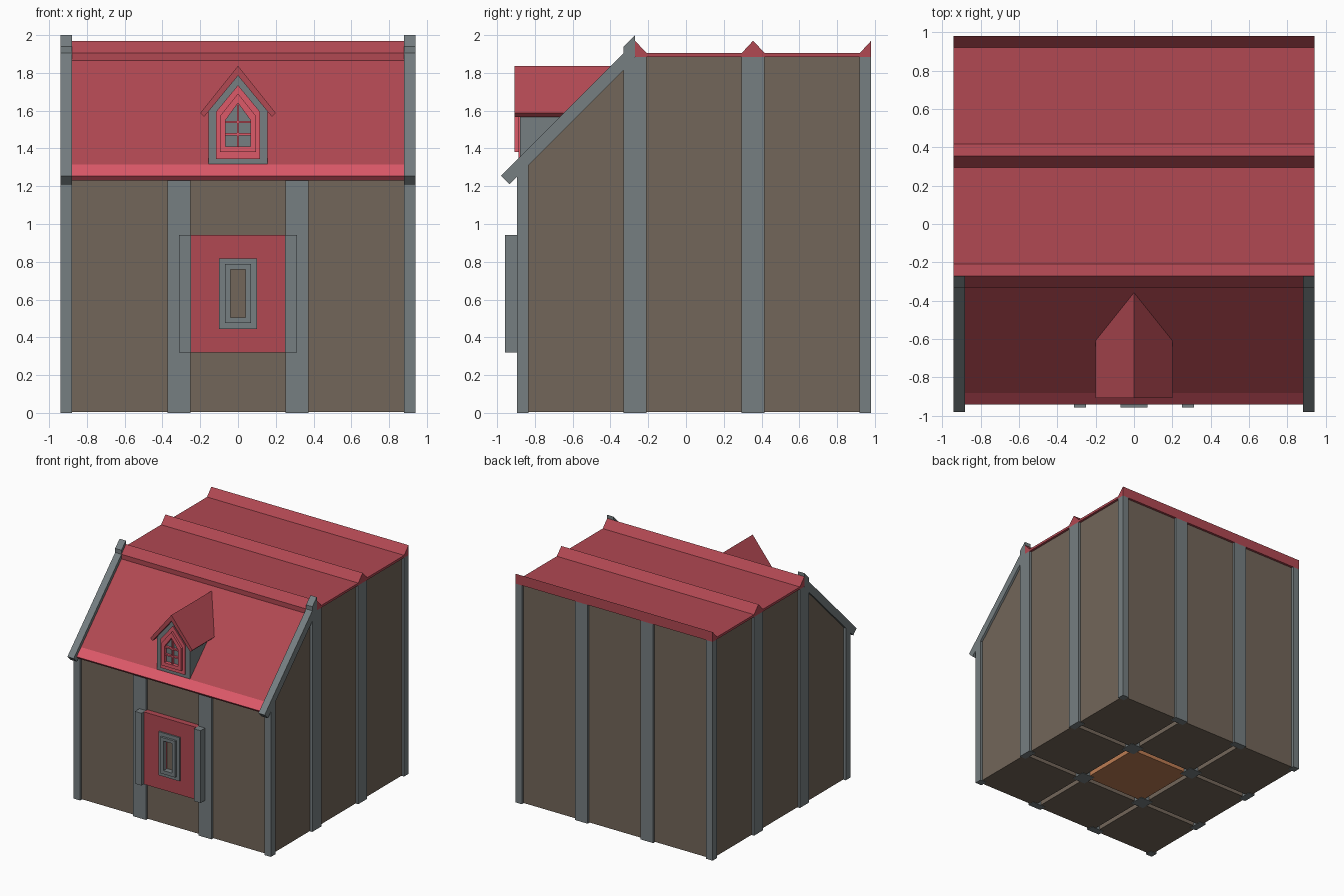
import bpy, bmesh

if "Cube" in bpy.data.objects:
    bpy.data.objects.remove(bpy.data.objects["Cube"])


def material(name, rgb):
    m = bpy.data.materials.new(name)
    m.diffuse_color = (*rgb, 1)
    m.use_nodes = True
    m.node_tree.nodes["Principled BSDF"].inputs["Base Color"].default_value = m.diffuse_color
    return m


RED = material("roof red", (0.44, 0.065, 0.085))
LIGHT = material("light red", (0.72, 0.10, 0.14))
GREY = material("slate grey", (0.18, 0.21, 0.22))
BROWN = material("wall brown", (0.17, 0.132, 0.10))
ORANGE = material("floor orange", (0.50, 0.20, 0.085))


def finish(name, bm, mat):
    bmesh.ops.recalc_face_normals(bm, faces=bm.faces)
    me = bpy.data.meshes.new(name)
    bm.to_mesh(me)
    bm.free()
    me.materials.append(mat)
    ob = bpy.data.objects.new(name, me)
    bpy.context.collection.objects.link(ob)
    return ob


def prism(name, pts, a, b, axis, mat):
    """Extrude a profile from a to b: (y, z) points along x, or (x, z) points along y."""
    def co(p, t):
        return (t, p[0], p[1]) if axis == 'x' else (p[0], t, p[1])
    bm = bmesh.new()
    va = [bm.verts.new(co(p, a)) for p in pts]
    vb = [bm.verts.new(co(p, b)) for p in pts]
    bm.faces.new(va)
    bm.faces.new(vb[::-1])
    for i in range(len(pts)):
        j = (i + 1) % len(pts)
        bm.faces.new((va[i], vb[i], vb[j], va[j]))
    return finish(name, bm, mat)


def box(name, x0, x1, y0, y1, z0, z1, mat):
    return prism(name, [(x0, z0), (x1, z0), (x1, z1), (x0, z1)], y0, y1, 'y', mat)


def ring(name, outer, inner, y0, y1, mat):
    """Frame between two matching (x, z) outlines."""
    bm = bmesh.new()
    loops = [[bm.verts.new((x, y, z)) for x, z in pts]
             for pts, y in ((outer, y0), (inner, y0), (inner, y1), (outer, y1))]
    n = len(outer)
    for k in range(4):
        a, b = loops[k], loops[(k + 1) % 4]
        for i in range(n):
            j = (i + 1) % n
            bm.faces.new((a[i], a[j], b[j], b[i]))
    return finish(name, bm, mat)


def rect(x, z0, z1):
    return [(-x, z0), (x, z0), (x, z1), (-x, z1)]


def gable(x, z0, z1, z2):
    return [(-x, z0), (x, z0), (x, z1), (0, z2), (-x, z1)]


# Side outline cut off by the front slope and the flat roof
def upright(name, x0, x1, y0, y1, z0, mat):
    top = lambda y: min(1.885, y + 2.15)
    pts = [(y0, z0), (y1, z0), (y1, top(y1))]
    if y0 < -0.265 < y1:
        pts.append((-0.265, 1.885))
    prism(name, pts + [(y0, top(y0))], x0, x1, 'x', mat)


# Nine wall blocks with a post at each corner
XS = [-0.94, -0.3125, 0.3125, 0.94]
YS = [-0.895, -0.27, 0.355, 0.98]
W, R = 0.0615, 0.02
for i in range(3):
    for j in range(3):
        x0, x1, y0, y1 = XS[i], XS[i + 1], YS[j], YS[j + 1]
        centre = i == 1 and j == 1
        upright("floor_core" if centre else "wall_block",
                x0 + R, x1 - R, y0 + R, y1 - R, 0.004, ORANGE if centre else BROWN)
for i, x in enumerate(XS):
    for j, y in enumerate(YS):
        upright("post", x - (W if i > 0 else 0), x + (W if i < 3 else 0),
                y - (W if j > 0 else 0), y + (W if j < 3 else 0), 0, GREY)

# Flat roof with raised ridges
prism("flat_roof", [(-0.27, 1.885), (0.98, 1.885), (0.98, 1.97), (0.92, 1.905),
                    (0.417, 1.905), (0.355, 1.97), (0.295, 1.905),
                    (-0.208, 1.905), (-0.27, 1.97)], -0.94, 0.94, 'x', RED)

# Front slope, its light eave strip, and side rafters
prism("front_slope", [(-0.88, 1.315), (-0.33, 1.865), (-0.33, 1.905), (-0.27, 1.97),
                      (-0.27, 1.875), (-0.855, 1.29)], -0.88, 0.88, 'x', RED)
prism("eave_strip", [(-0.94, 1.255), (-0.88, 1.315), (-0.855, 1.29), (-0.915, 1.23)],
      -0.88, 0.88, 'x', LIGHT)
for s in (-1, 1):
    prism("rafter", [(-0.98, 1.255), (-0.33, 1.905), (-0.33, 1.94), (-0.27, 2.0),
                     (-0.27, 1.875), (-0.935, 1.21)], s * 0.88, s * 0.94, 'x', GREY)

# Front window bay
ring("bay_panel", rect(0.25, 0.32, 0.943), rect(0.04, 0.505, 0.76), -0.925, -0.87, RED)
for s in (-1, 1):
    box("bay_post", *sorted((s * 0.25, s * 0.3125)), -0.957, -0.88, 0.32, 0.943, GREY)
ring("window_surround", rect(0.10, 0.443, 0.818), rect(0.04, 0.505, 0.76), -0.938, -0.90, GREY)
ring("window_frame", rect(0.07, 0.475, 0.787), rect(0.04, 0.505, 0.76), -0.957, -0.90, GREY)
box("window_pane", -0.04, 0.04, -0.91, -0.88, 0.505, 0.76, BROWN)

# Dormer body and roof
prism("dormer_body", gable(0.157, 1.30, 1.60, 1.79), -0.878, -0.45, 'y', GREY)
bm = bmesh.new()
for s in (-1, 1):
    # each slab ends where it meets the main slope
    sec = [(0, 1.837), (s * 0.2, 1.587), (s * 0.18, 1.567), (0, 1.785)]
    front = [bm.verts.new((x, -0.908, z)) for x, z in sec]
    back = [bm.verts.new((x, z - 2.195, z)) for x, z in sec]
    bm.faces.new(front)
    bm.faces.new(back[::-1])
    for i in range(4):
        j = (i + 1) % 4
        bm.faces.new((front[i], back[i], back[j], front[j]))
finish("dormer_roof", bm, RED)

# Dormer window
opening = gable(0.066, 1.41, 1.55, 1.64)
ring("dormer_surround", gable(0.116, 1.345, 1.595, 1.735), opening, -0.888, -0.87, LIGHT)
ring("dormer_frame", gable(0.094, 1.38, 1.573, 1.69), opening, -0.908, -0.87, LIGHT)
box("dormer_mullion", -0.006, 0.006, -0.898, -0.87, 1.41, 1.635, LIGHT)
for z in (1.475, 1.54):
    box("dormer_glazing_bar", -0.066, 0.066, -0.898, -0.87, z - 0.006, z + 0.006, LIGHT)
